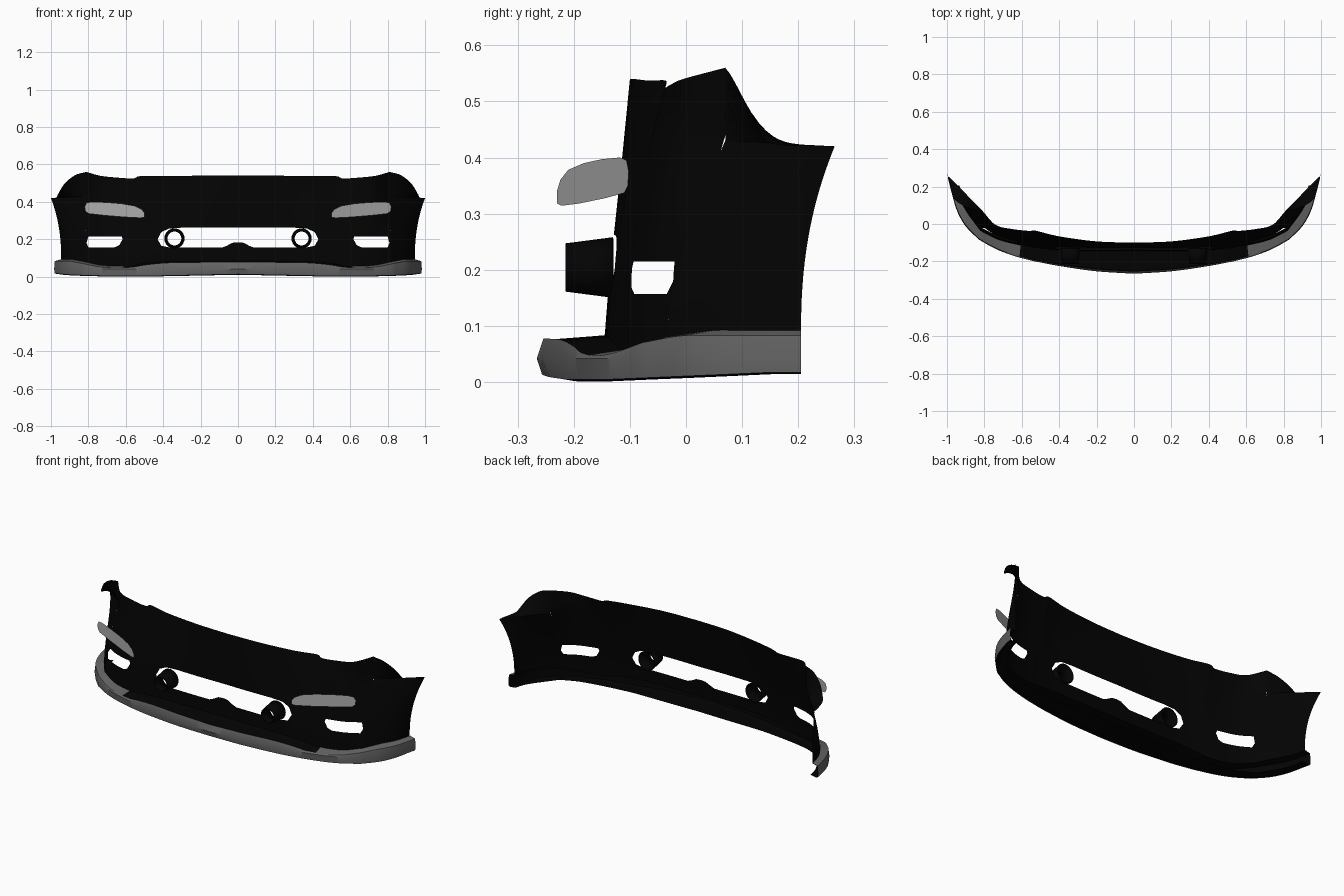
import bpy, bmesh
from mathutils import Vector

if "Cube" in bpy.data.objects:
    bpy.data.objects.remove(bpy.data.objects["Cube"], do_unlink=True)


def material(name, value):
    m = bpy.data.materials.new(name)
    m.use_nodes = True
    m.diffuse_color = (value, value, value, 1)
    m.node_tree.nodes["Principled BSDF"].inputs["Base Color"].default_value = (value, value, value, 1)
    return m


BLACK = material("matte black", 0.001)
GREY = material("lip grey", 0.13)
LIGHT = material("lamp grey", 0.42)


def finish(name, bm, mat):
    """Turn a half mesh into a mirrored, smoothed object."""
    me = bpy.data.meshes.new(name)
    bm.to_mesh(me)
    bm.free()
    ob = bpy.data.objects.new(name, me)
    bpy.context.collection.objects.link(ob)
    me.materials.append(mat)
    bpy.ops.object.select_all(action="DESELECT")
    ob.select_set(True)
    bpy.context.view_layer.objects.active = ob
    bpy.ops.object.shade_smooth_by_angle(angle=0.6)
    ob.modifiers.new("mirror", "MIRROR").merge_threshold = 0.0005


def clamp(v):
    return max(0, min(1, v))


def spline(rows, steps):
    """Smooth curve through rows of numbers of any length."""
    out = []
    rows = [Vector(r) for r in rows]
    for i in range(len(rows) - 1):
        b, c = rows[i], rows[i + 1]
        m0 = (c - rows[i - 1]) / 2 if i else c - b
        m1 = (rows[i + 2] - b) / 2 if i + 2 < len(rows) else c - b
        for k in range(steps):
            t = k / steps
            out.append(b + m0 * t + (3 * (c - b) - 2 * m0 - m1) * t**2
                       + (2 * (b - c) + m0 + m1) * t**3)
    return out + [rows[-1]]


def loft(bm, columns):
    grid = [[bm.verts.new(p) for p in col] for col in columns]
    for a, b in zip(grid, grid[1:]):
        for j in range(len(a) - 1):
            bm.faces.new((a[j], b[j], b[j + 1], a[j + 1]))


def inside(x, z, poly):
    hit = False
    for (x1, z1), (x2, z2) in zip(poly, poly[1:] + poly[:1]):
        if (z1 > z) != (z2 > z) and x < x1 + (z - z1) * (x2 - x1) / (z2 - z1):
            hit = not hit
    return hit


def cut_hole(bm, poly):
    """Cut a front-view outline through the skin."""
    xs, zs = [p[0] for p in poly], [p[1] for p in poly]
    for (x1, z1), (x2, z2) in zip(poly, poly[1:] + poly[:1]):
        near = [f for f in bm.faces
                if min(xs) - .06 < f.calc_center_median().x < max(xs) + .06
                and min(zs) - .05 < f.calc_center_median().z < max(zs) + .05]
        edges = {e for f in near for e in f.edges}
        verts = {v for f in near for v in f.verts}
        bmesh.ops.bisect_plane(bm, geom=near + list(edges) + list(verts), dist=1e-5,
                               plane_co=(x1, 0, z1), plane_no=(z1 - z2, 0, x2 - x1))
    gone = []
    for f in bm.faces:
        c = f.calc_center_median()
        if inside(c.x, c.z, poly):
            gone.append(f)
    bmesh.ops.delete(bm, geom=gone, context="FACES")


# Half sections: skin foot x y, top edge x y z, lip x y, lip ledge z
front = spline([
    (0, -.145, 0, -.10, .54, 0, -.263, .075),
    (.2, -.144, .2, -.093, .54, .2, -.25, .075),
    (.4, -.14, .4, -.066, .537, .38, -.225, .072),
    (.52, -.127, .525, -.036, .537, .5, -.203, .06),
    (.56, -.12, .56, -.037, .525, .56, -.19, .05),
    (.64, -.105, .65, -.027, .53, .65, -.165, .045),
    (.73, -.08, .74, -.005, .54, .74, -.13, .05),
    (.82, -.035, .81, .07, .56, .83, -.08, .068)], 5)
rear = spline([
    (.82, -.035, .81, .07, .56, .83, -.08, .068),
    (.88, .045, .87, .082, .543, .895, -.015, .08),
    (.908, .09, .925, .105, .5, .93, .04, .081),
    (.926, .13, .96, .132, .445, .951, .09, .081),
    (.936, .165, .973, .16, .423, .965, .14, .081),
    (.945, .205, 1, .265, .42, .98, .205, .081)], 5)
sections = front + rear[1:]


def skin_column(s, top, power, flat=1):
    """Skin from foot to top, leaning back and then upright above flat."""
    foot = Vector((s[0], s[1], s[7] + .008))
    col = []
    for k in range(17):
        t = k / 16
        p = foot.lerp(top, min(1, t / flat)**power)
        p.z = foot.z + (top.z - foot.z) * t
        col.append(p)
    return col


# Bumper skin: front, then the lower side behind the corner crease
edge = [Vector(s[2:5]) for s in rear]
base = Vector((.81, .07, .43))
rim = [base.lerp(edge[-1], i / (len(rear) - 1)) for i in range(len(rear))]
bm = bmesh.new()
loft(bm, [skin_column(s, Vector(s[2:5]), 1 + .5 * min(1, i / 10), 1 - .27 * clamp((s[2] - .64) / .17))
          for i, s in enumerate(front)])
loft(bm, [skin_column(s, p, 1.5 + .8 * i / len(rear)) for i, (s, p) in enumerate(zip(rear, rim))])
cut_hole(bm, [(-.01, .185), (.03, .181), (.06, .165), (.085, .155), (.36, .155), (.41, .165),
              (.43, .2), (.41, .238), (.37, .257), (.3, .262), (-.01, .262)])
cut_hole(bm, [(.617, .2), (.635, .168), (.66, .157), (.8, .157), (.81, .18), (.8, .215),
              (.622, .215)])
bmesh.ops.delete(bm, geom=[v for v in bm.verts if v.co.x < -.001], context="VERTS")
finish("bumper_skin", bm, BLACK)

# Flared panel above the side, from the rim out to the raised corner edge
bm = bmesh.new()
loft(bm, list(zip(rim[:-1], edge[:-1])))
finish("corner_flare", bm, BLACK)


def lip_section(s, grow, stations):
    """Points from foot to nose at (reach, height), pushed outward by grow."""
    foot, nose = Vector((s[0], s[1], 0)), Vector((s[5], s[6], 0))
    out = (nose - foot).normalized() * grow
    return [foot.lerp(nose, t) + out + Vector((0, 0, z)) for t, z in stations]


# Lower lip: black body with underside, grey nose cover and grey corner ledge
body, cover, ledge = [], [], []
for s in sections:
    rise = .009 * clamp(1 - s[5] / .45) + .013 * clamp((s[6] + .15) / .3)
    low, top = .005 + rise, s[7]
    body.append(lip_section(s, 0, [(-.35, rise + .008), (.4, rise + .003), (.75, rise + .001),
                                   (.92, low), (1, .042), (.9, top), (0, top + .008)]))
    cover.append(lip_section(s, .003, [(.92, low - .001), (1, .042), (.9, top + .002)]))
    if s[5] > .6:
        ledge.append(lip_section(s, .003, [(.9, top + .002), (0, top + .011)]))
for name, columns, mat in (("lower_lip", body, BLACK), ("lip_cover", cover, GREY),
                           ("lip_corner_ledge", ledge, GREY)):
    bm = bmesh.new()
    loft(bm, columns)
    finish(name, bm, mat)

# Floating lamp lenses
bm = bmesh.new()
outline = [(.5, .318), (.52, .314), (.6, .318), (.72, .328), (.8, .337), (.816, .35), (.82, .375),
           (.81, .395), (.78, .4), (.7, .397), (.62, .39), (.55, .378), (.515, .36), (.5, .34)]
bm.faces.new([bm.verts.new((x, -.23 + (x - .5) * .4, z)) for x, z in outline])
finish("lamp_lens", bm, LIGHT)

# Open tapered tubes in the grille opening
for side, name in ((1, "left_tube"), (-1, "right_tube")):
    bpy.ops.mesh.primitive_cone_add(vertices=28, radius1=.054, radius2=.043, depth=.085,
                                    end_fill_type="NOTHING", location=(.34 * side, -.1725, .204),
                                    rotation=(1.5708, 0, 0))
    tube = bpy.context.object
    tube.name = name
    tube.data.materials.append(BLACK)
    bpy.ops.object.shade_smooth_by_angle()
    tube.modifiers.new("wall", "SOLIDIFY").thickness = .006
